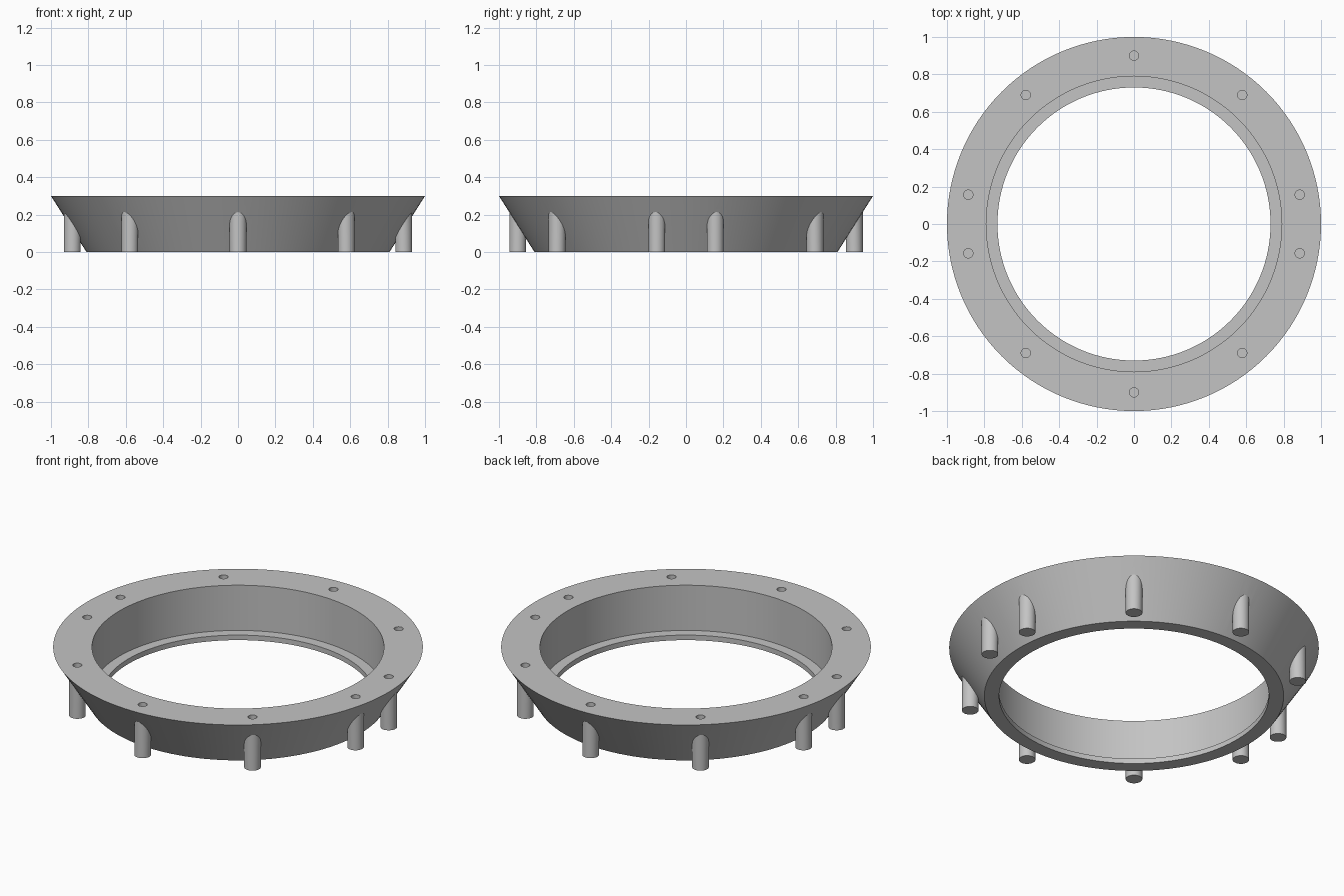
import bpy, bmesh, math

if "Cube" in bpy.data.objects:
    bpy.data.objects.remove(bpy.data.objects["Cube"])

SEGMENTS = 128
POST_ANGLES = [90, 50, 10, -10, -50, -90, -130, -170, 170, 130]
POST_CIRCLE = 0.9

grey = bpy.data.materials.new("light grey")
grey.diffuse_color = (0.55, 0.55, 0.55, 1)
grey.use_nodes = True
grey.node_tree.nodes["Principled BSDF"].inputs["Base Color"].default_value = grey.diffuse_color


def finish(bm, name):
    bmesh.ops.recalc_face_normals(bm, faces=bm.faces)
    mesh = bpy.data.meshes.new(name)
    bm.to_mesh(mesh)
    bm.free()
    mesh.materials.append(grey)
    obj = bpy.data.objects.new(name, mesh)
    bpy.context.collection.objects.link(obj)
    return obj


def lathe(name, profile):
    """Closed (radius, z) profile turned around the z axis."""
    bm = bmesh.new()
    rings = []
    for i in range(SEGMENTS):
        a = 2 * math.pi * i / SEGMENTS
        rings.append([bm.verts.new((r * math.cos(a), r * math.sin(a), z)) for r, z in profile])
    n = len(profile)
    for i in range(SEGMENTS):
        here, there = rings[i], rings[(i + 1) % SEGMENTS]
        for j in range(n):
            k = (j + 1) % n
            bm.faces.new((here[j], there[j], there[k], here[k]))
    return finish(bm, name)


def pins(name, radius, z0, z1):
    """One upright cylinder at every post position."""
    bm = bmesh.new()
    for deg in POST_ANGLES:
        a = math.radians(deg)
        cx, cy = POST_CIRCLE * math.cos(a), POST_CIRCLE * math.sin(a)
        made = bmesh.ops.create_cone(bm, cap_ends=True, segments=32,
                                     radius1=radius, radius2=radius, depth=z1 - z0)
        bmesh.ops.translate(bm, verts=made["verts"], vec=(cx, cy, (z0 + z1) / 2))
    return finish(bm, name)


def boolean(target, tool, operation):
    mod = target.modifiers.new(operation.lower(), 'BOOLEAN')
    mod.object = tool
    mod.operation = operation
    mod.solver = 'EXACT'
    bpy.context.view_layer.objects.active = target
    bpy.ops.object.modifier_apply(modifier=mod.name)
    bpy.data.objects.remove(tool)


# flared ring with a thin inner ledge at the bottom
ring = lathe("flared_ring", [(0.73, 0), (0.81, 0), (1.0, 0.3),
                             (0.79, 0.3), (0.79, 0.03), (0.73, 0.03)])

# round posts merging into the flare
boolean(ring, pins("posts", 0.045, 0.0, 0.25), 'UNION')

# blind screw holes from the top face into the posts
boolean(ring, pins("screw_holes", 0.025, 0.1, 0.35), 'DIFFERENCE')

bpy.ops.object.select_all(action='DESELECT')
ring.select_set(True)
bpy.context.view_layer.objects.active = ring
bpy.ops.object.shade_smooth_by_angle(angle=math.radians(30))
